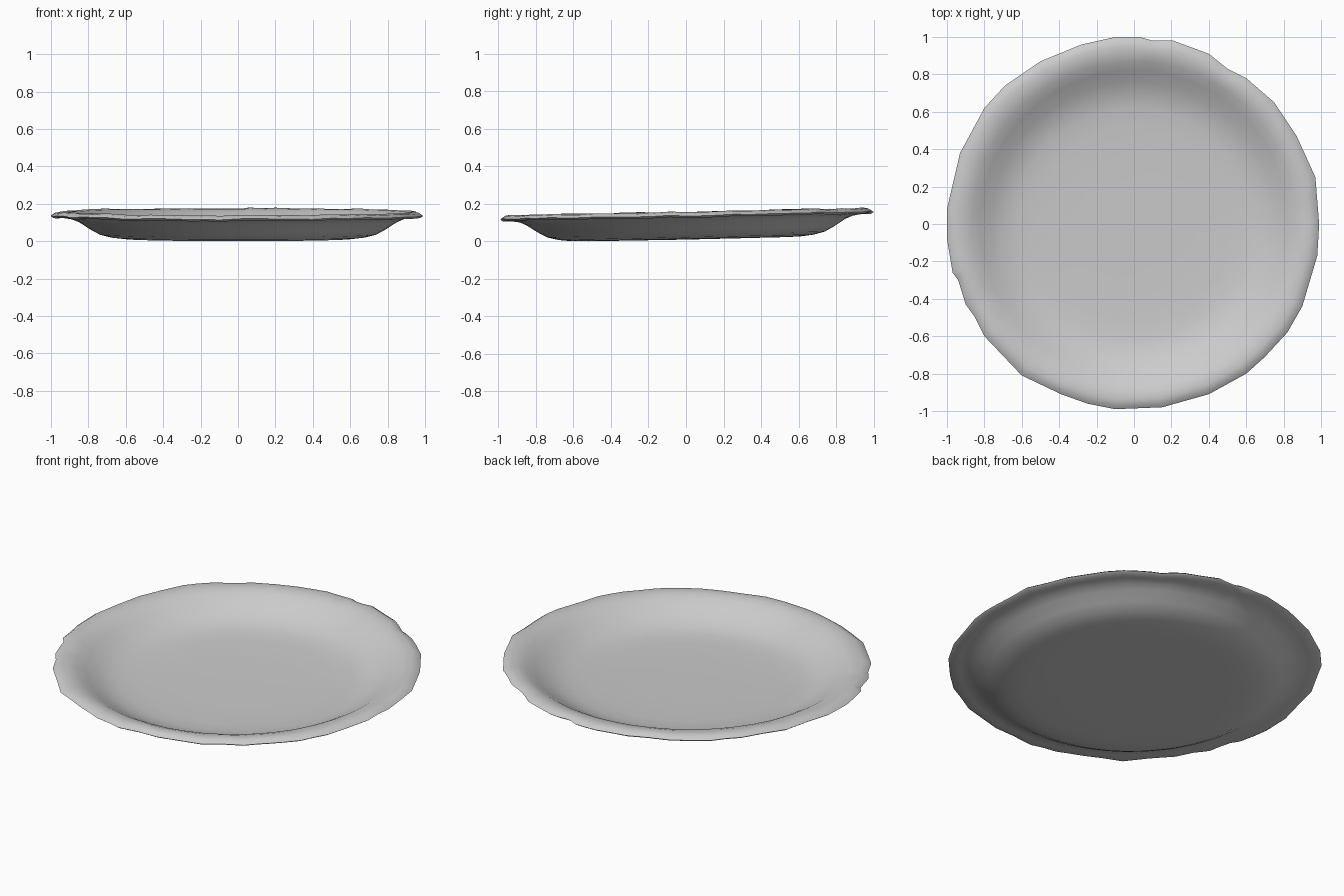
import bpy, bmesh, math, random
from mathutils import Vector

cube = bpy.data.objects.get("Cube")
if cube:
    bpy.data.objects.remove(cube, do_unlink=True)
random.seed(4)

# Worn, slightly chipped outline of the rim
OUTLINE = [(-.1, 1), (.03, 1), (.1, .98), (.21, .98), (.4, .91), (.5, .83), (.6, .78),
           (.75, .65), (.87, .47), (.97, .25), (.99, 0), (.98, -.17), (.9, -.44),
           (.82, -.58), (.7, -.71), (.6, -.8), (.4, -.91), (.15, -.98), (-.1, -.99),
           (-.25, -.96), (-.39, -.91), (-.6, -.81), (-.8, -.6), (-.85, -.5), (-.9, -.43),
           (-.94, -.3), (-.97, -.26), (-1, -.08), (-1, .08), (-.93, .38), (-.8, .62),
           (-.69, .74), (-.5, .87), (-.28, .96)]

# Cross-section (radius, height): inside from the middle, over the lip, back underneath
PROFILE = [(.3, .031), (.52, .034), (.62, .041), (.69, .054), (.76, .083), (.82, .118),
           (.87, .146), (.91, .158), (.95, .162), (.98, .156), (1, .142), (.985, .132),
           (.94, .133), (.89, .123), (.85, .106), (.79, .067), (.74, .04), (.68, .025),
           (.61, .017), (.52, .015), (.3, .014)]
TILT = .021

# Halve each outline edge so the bowl stays round
edge = []
for i, p in enumerate(OUTLINE):
    a, b = Vector(p), Vector(OUTLINE[(i + 1) % len(OUTLINE)])
    edge += [a, (a + b) / 2]
edge.reverse()
wobble = [random.uniform(-.004, .004) for _ in edge]


def point(p, radius, height, wave):
    # Blend from a true circle in the bowl to the worn outline at the lip
    blend = max(0, min(1, (radius - .86) / .1))
    size = radius * (1 + (p.length - 1) * blend)
    x, y = p.normalized() * size
    return x, y, height + TILT * y + wave * blend


bm = bmesh.new()
rings = [[bm.verts.new(point(p, r, z, w)) for p, w in zip(edge, wobble)] for r, z in PROFILE]
count = len(edge)
for lower, upper in zip(rings, rings[1:]):
    for i in range(count):
        j = (i + 1) % count
        bm.faces.new((lower[i], upper[i], upper[j], lower[j]))

# Close the middle of the inside and the underside
for ring, height in ((rings[0], .03), (rings[-1], .013)):
    middle = bm.verts.new((0, 0, height))
    for i in range(count):
        bm.faces.new((ring[i], ring[(i + 1) % count], middle))
bmesh.ops.recalc_face_normals(bm, faces=bm.faces)

# Stand the plate on the ground
low = min(v.co.z for v in bm.verts)
bmesh.ops.translate(bm, verts=bm.verts, vec=(0, 0, -low))

mesh = bpy.data.meshes.new("plate")
bm.to_mesh(mesh)
bm.free()
plate = bpy.data.objects.new("plate", mesh)
bpy.context.collection.objects.link(plate)

# Plain grey glaze
grey = bpy.data.materials.new("light_grey")
grey.use_nodes = True
colour = (.6, .6, .6, 1)
grey.diffuse_color = colour
grey.node_tree.nodes["Principled BSDF"].inputs["Base Color"].default_value = colour
mesh.materials.append(grey)

bpy.context.view_layer.objects.active = plate
plate.select_set(True)
bpy.ops.object.shade_smooth_by_angle(angle=math.radians(60))
